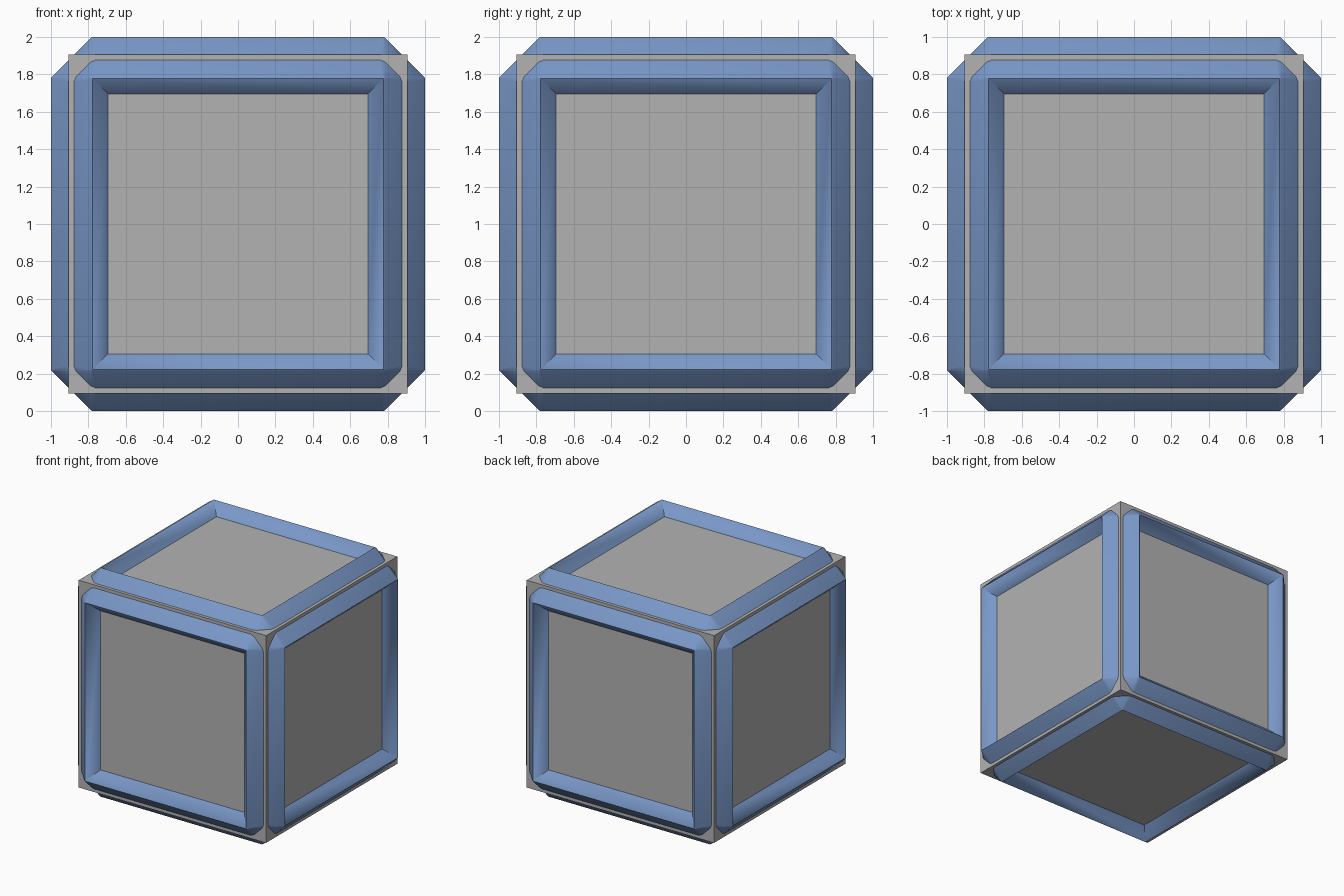
import bpy
import bmesh
from math import pi
from mathutils import Matrix, Vector

if "Cube" in bpy.data.objects:
    bpy.data.objects.remove(bpy.data.objects["Cube"])

HALF = 0.905          # half the side of the core cube
CENTRE = Vector((0, 0, 1))


def material(name, rgb):
    m = bpy.data.materials.new(name)
    m.diffuse_color = (*rgb, 1)
    m.use_nodes = True
    m.node_tree.nodes["Principled BSDF"].inputs["Base Color"].default_value = m.diffuse_color
    return m


grey = material("grey panel", (0.45, 0.45, 0.45))
blue = material("blue frame", (0.19, 0.31, 0.57))


def add_object(name, bm, mat):
    bmesh.ops.recalc_face_normals(bm, faces=bm.faces[:])
    mesh = bpy.data.meshes.new(name)
    bm.to_mesh(mesh)
    bm.free()
    mesh.materials.append(mat)
    ob = bpy.data.objects.new(name, mesh)
    bpy.context.collection.objects.link(ob)
    return ob


def ring(bm, half, cut, height):
    """Square loop with softened chamfered corners, four points per corner."""
    corner = [(half, half - cut), (half - 0.1 * cut, half - 0.75 * cut),
              (half - 0.75 * cut, half - 0.1 * cut), (half - cut, half)]
    verts = []
    for k in range(4):
        turn = Matrix.Rotation(k * pi / 2, 3, 'Z')
        verts += [bm.verts.new(turn @ Vector((x, y, height))) for x, y in corner]
    return verts


# Core cube
bm = bmesh.new()
bmesh.ops.create_cube(bm, size=2 * HALF, matrix=Matrix.Translation(CENTRE))
add_object("core_cube", bm, grey)

# Raised frame section: half width, corner cut, height from the cube centre
SECTION = [(0.69, 0.0, HALF - 0.005), (0.775, 0.0, 0.997), (0.779, 0.002, 1.0),
           (0.787, 0.008, 0.994), (0.878, 0.12, HALF), (0.878, 0.12, HALF - 0.005)]

# One frame on each side of the cube
SIDES = {"top": Matrix.Identity(4),
         "bottom": Matrix.Rotation(pi, 4, 'X'),
         "front": Matrix.Rotation(pi / 2, 4, 'X'),
         "back": Matrix.Rotation(-pi / 2, 4, 'X'),
         "right": Matrix.Rotation(pi / 2, 4, 'Y'),
         "left": Matrix.Rotation(-pi / 2, 4, 'Y')}

for side, turn in SIDES.items():
    bm = bmesh.new()
    loops = [ring(bm, *s) for s in SECTION]
    n = len(loops[0])
    for a, b in zip(loops, loops[1:] + loops[:1]):
        for i in range(n):
            j = (i + 1) % n
            bm.faces.new((a[i], a[j], b[j], b[i]))
    # Collapse the sharp corners to single points
    bmesh.ops.remove_doubles(bm, verts=bm.verts[:], dist=0.0005)
    bm.transform(Matrix.Translation(CENTRE) @ turn)
    frame = add_object(side + "_frame", bm, blue)
    bpy.ops.object.select_all(action='DESELECT')
    frame.select_set(True)
    bpy.context.view_layer.objects.active = frame
    bpy.ops.object.shade_smooth_by_angle(angle=pi / 6)
